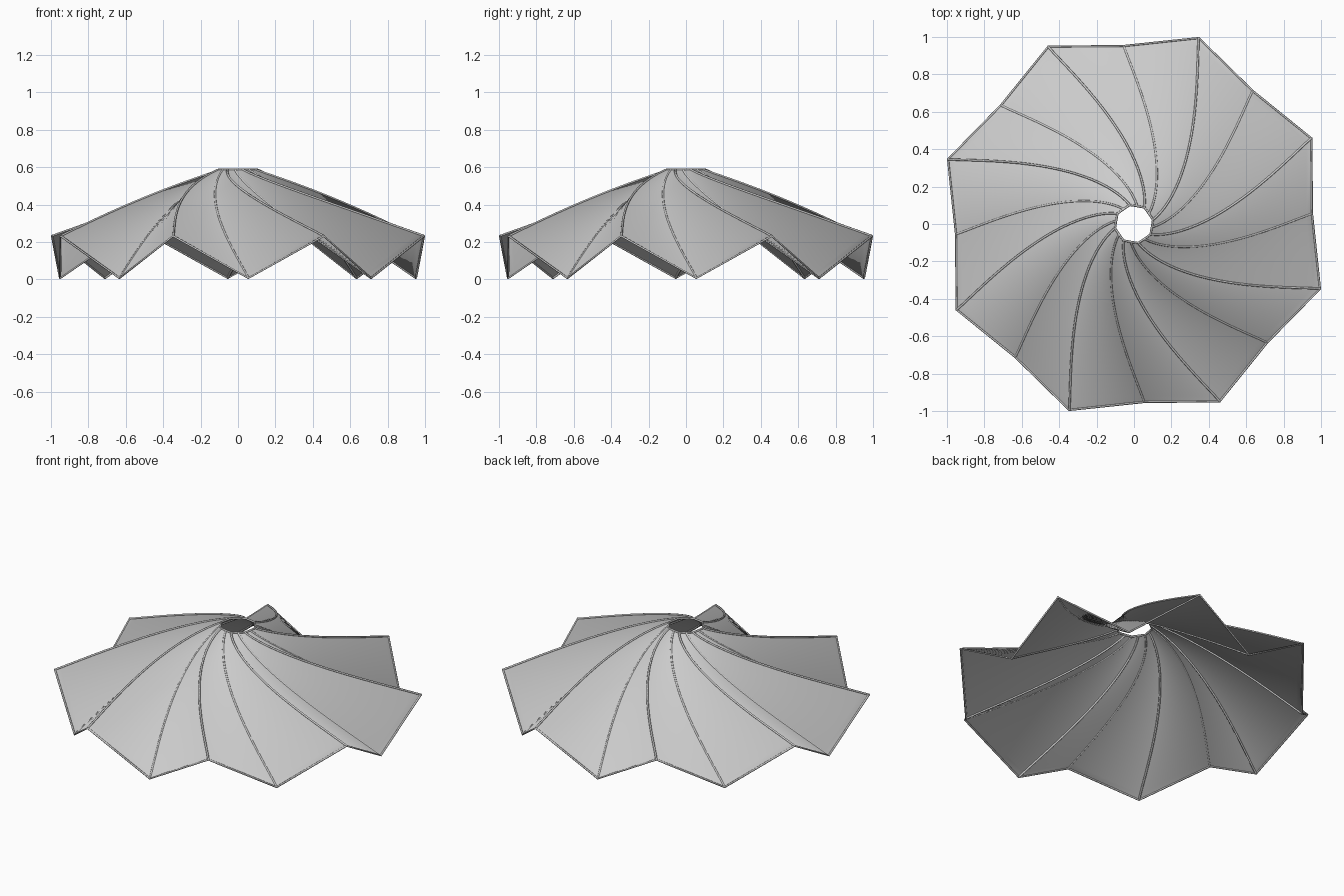
import bpy
import bmesh
from math import cos, sin, log, radians
from mathutils import Vector

cube = bpy.data.objects.get("Cube")
if cube:
    bpy.data.objects.remove(cube, do_unlink=True)

PLEATS = 8
FOLDS = 2 * PLEATS
ROWS = 40          # steps from the collar to the rim
SWIRL = 58         # total turn of each fold in degrees
TOP = 0.588
WIRE = 0.006       # radius of the thin ribs
RIDGE = dict(inner=0.104, outer=1.053, low=0.232)
VALLEY = dict(inner=0.097, outer=0.953, low=0.007)


def fold_point(n, t):
    """Point on fold line n (odd = ridge, even = valley), t from collar to rim."""
    fold = RIDGE if n % 2 else VALLEY
    inner, outer = fold["inner"], fold["outer"]
    r = inner + (outer - inner) * t
    turn = SWIRL * max(0, log(outer / r) / log(outer / inner)) ** 1.1
    a = radians(3.3 + n * 180 / PLEATS - turn)
    return Vector((r * cos(a), r * sin(a), TOP + (fold["low"] - TOP) * t))


def wires(name, paths, closed):
    """Thin round wires along the given paths."""
    curve = bpy.data.curves.new(name, "CURVE")
    curve.dimensions = "3D"
    curve.bevel_depth = WIRE
    curve.bevel_resolution = 1
    curve.use_fill_caps = not closed
    for path in paths:
        spline = curve.splines.new("POLY")
        spline.points.add(len(path) - 1)
        for point, co in zip(spline.points, path):
            point.co = (*co, 1)
        spline.use_cyclic_u = closed
    bpy.context.collection.objects.link(bpy.data.objects.new(name, curve))


steps = [(i / ROWS) ** 1.5 for i in range(ROWS + 1)]
rings = [[fold_point(n, t) for n in range(FOLDS)] for t in steps]

# Pleated swirling sheet: one strip of faces between neighbouring fold lines
bm = bmesh.new()
grid = [[bm.verts.new(co) for co in ring] for ring in rings]
for inner, outer in zip(grid, grid[1:]):
    for j in range(FOLDS):
        k = (j + 1) % FOLDS
        bm.faces.new((inner[j], outer[j], outer[k], inner[k])).smooth = True
mesh = bpy.data.meshes.new("pleated_sheet")
bm.to_mesh(mesh)
bm.free()
bpy.context.collection.objects.link(bpy.data.objects.new("pleated_sheet", mesh))

# Ribs along every fold, and hoops around the collar and the zigzag rim
wires("fold_ribs", list(zip(*rings)), False)
wires("collar_hoop", [rings[0]], True)
wires("rim_hoop", [rings[-1]], True)
